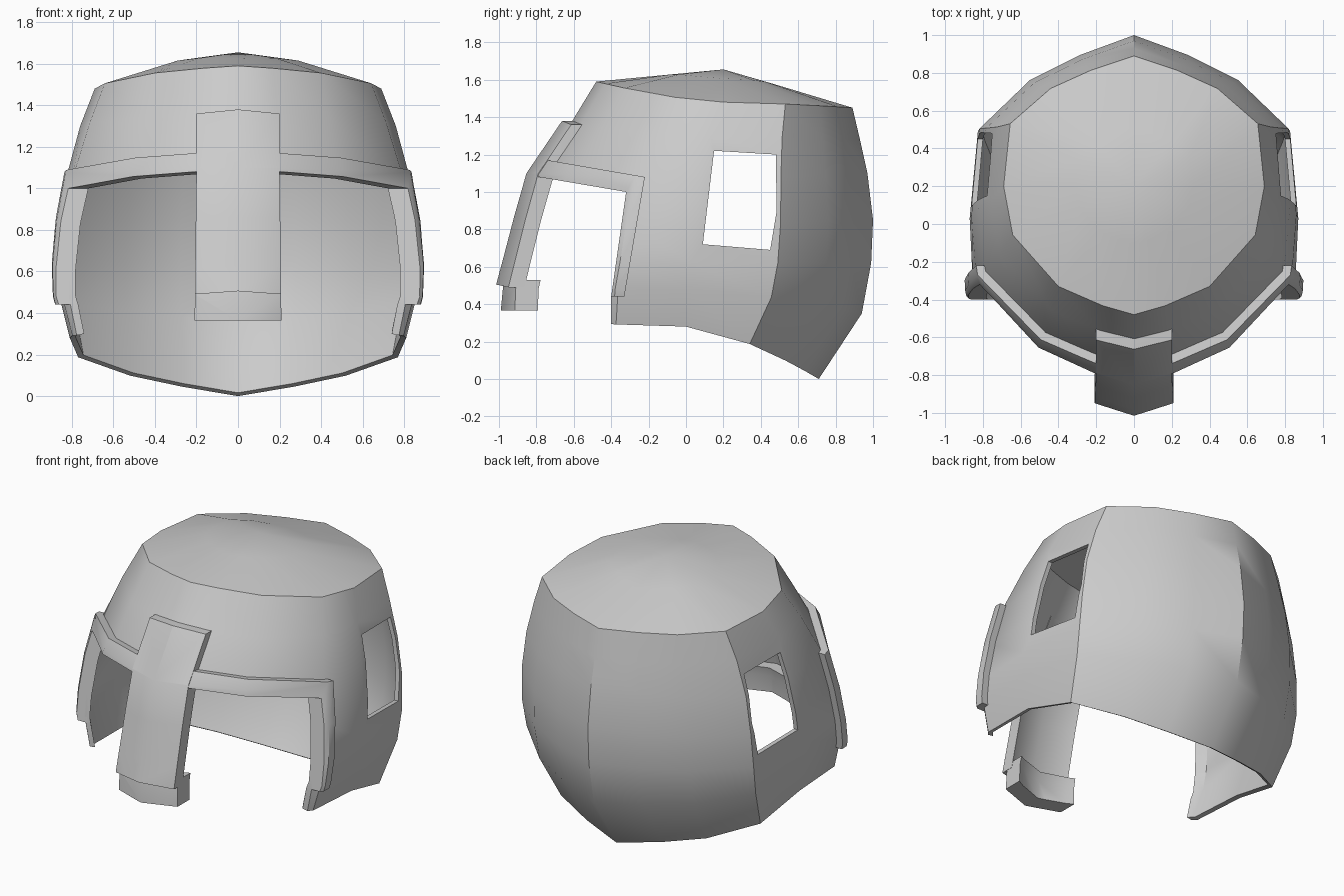
import bpy, bmesh, math
from mathutils import Vector

if "Cube" in bpy.data.objects:
    bpy.data.objects.remove(bpy.data.objects["Cube"])

# Half plan outline, front to back: (x fraction, y fraction)
PLAN = [(0, -1), (.24, -.93), (.58, -.78), (None, -.38), (1, 0),
        (.95, .48), (.64, .75), (.33, .89), (0, 1)]
# Rings, crown to rim: half width, cheek fullness, y front/middle/back, z front/side/back
RINGS = [(.69, .93, -.48, .20, .89, 1.59, 1.48, 1.45),
         (.76, .94, -.62, .13, .93, 1.36, 1.30, 1.28),
         (.825, .96, -.81, .08, .97, 1.08, 1.06, 1.10),
         (.86, .97, -.875, .05, 1.0, .85, .83, .85),
         (.87, .98, -.935, .03, .99, .62, .62, .62),
         (.86, .985, -.97, .01, .94, .49, .48, .35),
         (.81, .985, -.985, 0, .71, .33, .28, 0)]


def ring_points(w, c, yf, ym, yb, zf, zs, zb):
    half = []
    for tx, s in PLAN:
        tx = c if tx is None else tx
        ye, ze = (yf, zf) if s < 0 else (yb, zb)
        half.append(Vector((w * tx, ym + (ye - ym) * abs(s),
                            zs + (ze - zs) * abs(s) ** 1.5)))
    return half + [Vector((-p.x, p.y, p.z)) for p in reversed(half[1:-1])]


def new_object(name, bm):
    me = bpy.data.meshes.new(name)
    bm.to_mesh(me)
    bm.free()
    ob = bpy.data.objects.new(name, me)
    bpy.context.collection.objects.link(ob)
    return ob


def apply_all(ob):
    bpy.ops.object.select_all(action='DESELECT')
    ob.select_set(True)
    bpy.context.view_layer.objects.active = ob
    for m in list(ob.modifiers):
        bpy.ops.object.modifier_apply(modifier=m.name)


def dome(name, outset, inset):
    """Helmet skin thickened outward and inward."""
    bm = bmesh.new()
    apex = Vector((0, .2, 1.655))
    crown = ring_points(*RINGS[0])
    mid = [apex.lerp(p, .45) + Vector((0, 0, .03 * abs(p.x) / .69)) for p in crown]
    rows = [[bm.verts.new(p) for p in r] for r in [mid] + [ring_points(*r) for r in RINGS]]
    tip = bm.verts.new(apex)
    n = len(crown)
    for i in range(n):
        j = (i + 1) % n
        bm.faces.new((tip, rows[0][i], rows[0][j]))
        for a, b in zip(rows, rows[1:]):
            bm.faces.new((a[i], b[i], b[j], a[j]))
    bm.normal_update()
    if tip.link_faces[0].normal.z < 0:
        bmesh.ops.reverse_faces(bm, faces=bm.faces[:])
    ob = new_object(name, bm)
    m = ob.modifiers.new("thickness", 'SOLIDIFY')
    m.thickness = outset + inset
    m.offset = 2 * outset / (outset + inset) - 1
    m.use_even_offset = True
    apply_all(ob)
    return ob


def prism(name, pts, axis, lo, hi):
    """Closed prism: 'X' takes (y, z) points, 'Y' takes (x, z) points."""
    bm = bmesh.new()

    def place(p, d):
        return (d, p[0], p[1]) if axis == 'X' else (p[0], d, p[1])
    a = [bm.verts.new(place(p, lo)) for p in pts]
    b = [bm.verts.new(place(p, hi)) for p in pts]
    bm.faces.new(a)
    bm.faces.new(b)
    for i in range(len(pts)):
        j = (i + 1) % len(pts)
        bm.faces.new((a[i], a[j], b[j], b[i]))
    bmesh.ops.recalc_face_normals(bm, faces=bm.faces[:])
    ob = new_object(name, bm)
    ob.hide_render = True
    return ob


def cut(ob, cutter, op):
    m = ob.modifiers.new("cut", 'BOOLEAN')
    m.operation, m.solver, m.object = op, 'EXACT', cutter
    apply_all(ob)
    bpy.data.objects.remove(cutter, do_unlink=True)


def finish(ob):
    apply_all(ob)
    bpy.ops.object.shade_smooth_by_angle(angle=math.radians(38))


# Main shell with face opening and ear openings
shell = dome("helmet_shell", 0, .028)
opening = [(-1.3, 1.165), (-.73, 1.07), (-.32, 1.0), (-.4, .44), (-.4, -.2), (-1.3, -.2)]
cut(shell, prism("face_cutter", opening, 'X', -1.5, 1.5), 'DIFFERENCE')
ear = [(.15, 1.22), (.48, 1.2), (.485, .9), (.45, .69), (.09, .72)]
cut(shell, prism("ear_cutter", ear, 'X', -1.5, 1.5), 'DIFFERENCE')
finish(shell)

# Raised band along brow and cheek edges
band = dome("brow_and_cheek_band", .042, .012)
strip = [(-1.3, 1.265), (-.74, 1.17), (-.22, 1.08), (-.33, .44), (-.4, .44),
         (-.32, 1.0), (-.73, 1.07), (-1.3, 1.165)]
cut(band, prism("band_cutter", strip, 'X', -1.5, 1.5), 'INTERSECT')
finish(band)

# Nose guard: raised plate and the thinner tip below it
nose = dome("nose_guard", .045, .032)
plate = [(-.2, 1.36), (0, 1.38), (.2, 1.36), (.2, 1.1), (.208, .49), (0, .505), (-.208, .49), (-.2, 1.1)]
cut(nose, prism("nose_cutter", plate, 'Y', -1.4, -.3), 'INTERSECT')
finish(nose)

tip = dome("nose_guard_tip", .008, .1)
lower = [(-.205, .53), (.205, .53), (.21, .365), (-.21, .365)]
cut(tip, prism("tip_cutter", lower, 'Y', -1.4, -.3), 'INTERSECT')
finish(tip)
